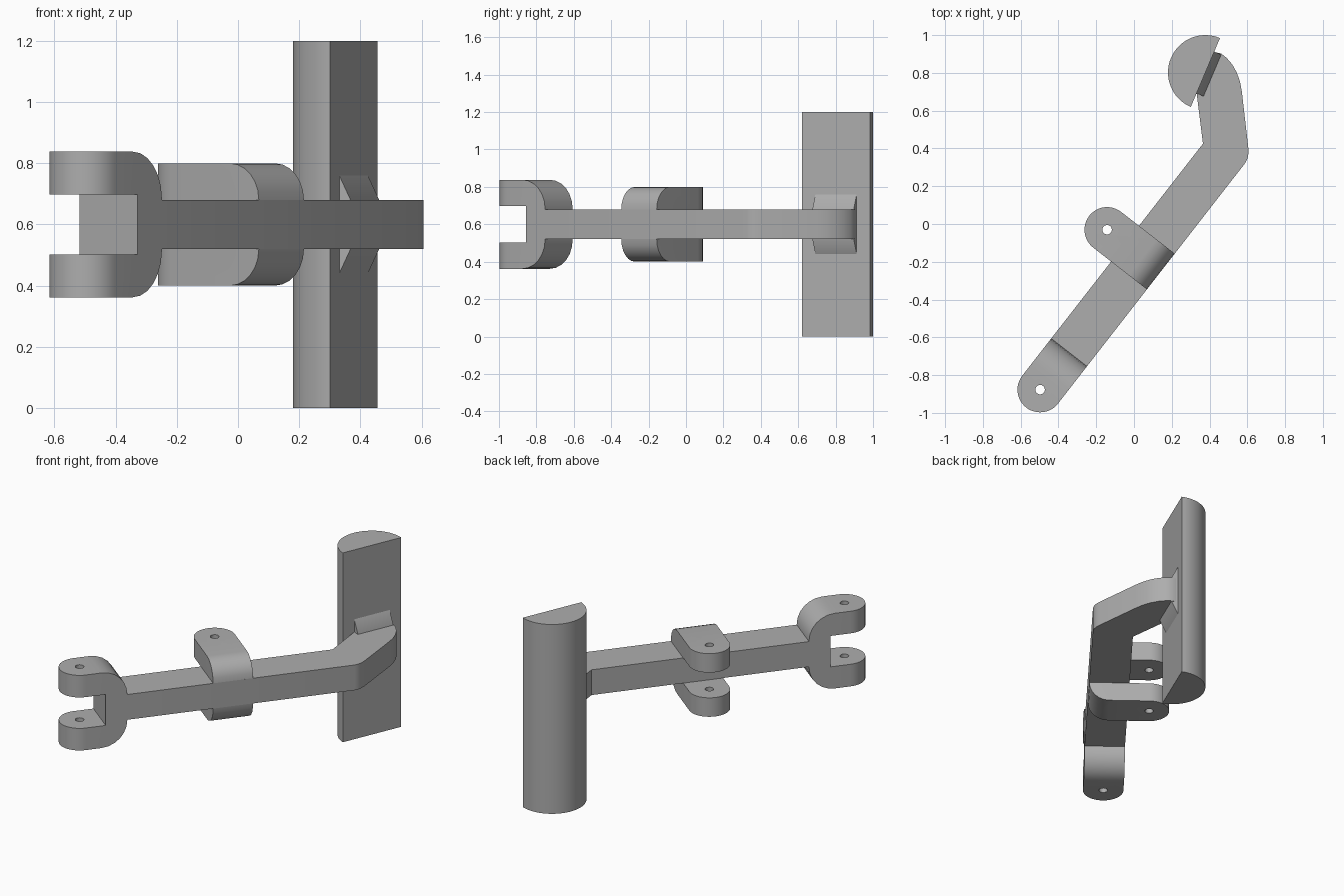
import bpy, bmesh, math
from mathutils import Vector

cube = bpy.data.objects.get("Cube")
if cube:
    bpy.data.objects.remove(cube, do_unlink=True)

grey = bpy.data.materials.new("plain grey")
grey.use_nodes = True
colour = (0.42, 0.42, 0.42, 1)
grey.diffuse_color = colour
grey.node_tree.nodes["Principled BSDF"].inputs["Base Color"].default_value = colour

MID = 0.6                                # height of the arm's centre plane
HALF = 0.08                              # half thickness of the arm
R = 0.12                                 # half width of arm, fork and lug
PIN = Vector((-0.497, -0.877, 0))        # fork pin
U = Vector((0.614, 0.789, 0)).normalized()   # along the arm
V = Vector((-U.y, U.x, 0))               # across the arm
X, Y, Z = Vector((1, 0, 0)), Vector((0, 1, 0)), Vector((0, 0, 1))


def arc(cx, cy, r, a0, a1, n):
    angles = [math.radians(a0 + (a1 - a0) * i / n) for i in range(n + 1)]
    return [(cx + r * math.cos(a), cy + r * math.sin(a)) for a in angles]


def prism(name, outline, origin, a, b, depth):
    """Extrude an outline, drawn on axes a and b at origin, by the vector depth."""
    bm = bmesh.new()
    face = bm.faces.new([bm.verts.new(origin + a * p + b * q) for p, q in outline])
    ext = bmesh.ops.extrude_face_region(bm, geom=[face])
    moved = [g for g in ext["geom"] if isinstance(g, bmesh.types.BMVert)]
    bmesh.ops.translate(bm, verts=moved, vec=depth)
    bmesh.ops.recalc_face_normals(bm, faces=bm.faces)
    mesh = bpy.data.meshes.new(name)
    bm.to_mesh(mesh)
    bm.free()
    mesh.materials.append(grey)
    obj = bpy.data.objects.new(name, mesh)
    bpy.context.collection.objects.link(obj)
    return obj


def cut(obj, tool, operation):
    """Apply a boolean and discard the helper."""
    tool.hide_render = True
    mod = obj.modifiers.new("cut", "BOOLEAN")
    mod.object, mod.operation, mod.solver = tool, operation, "EXACT"
    bpy.context.view_layer.objects.active = obj
    bpy.ops.object.modifier_apply(modifier=mod.name)
    bpy.data.objects.remove(tool, do_unlink=True)


def clevis(name, plan, profile, origin, along, across):
    """Part with a rounded plan, a bent side profile and a pin hole."""
    obj = prism(name, plan, origin, along, across, Z * 1.2)
    side = prism("side_cutter", profile, origin - across * 0.3, along, Z, across * 0.6)
    cut(obj, side, "INTERSECT")
    hole = prism("hole_cutter", arc(0, 0, 0.025, 0, 345, 23), origin - Z * 0.2,
                 along, across, Z * 1.6)
    cut(obj, hole, "DIFFERENCE")
    return obj


# Forked end: C-shaped side profile with rounded outer shoulders
END, SLOT, SHOULDER = 0.25, 0.12, 0.155
upper = ([(SLOT, 0.098), (-0.2, 0.098), (-0.2, 0.238)]
         + arc(END - SHOULDER, 0.238 - SHOULDER, SHOULDER, 90, 0, 6))
fork_profile = upper + [(p, -q) for p, q in reversed(upper)]
fork_plan = arc(0, 0, R, 90, 270, 24) + [(0.4, -R), (0.4, R)]
clevis("fork", fork_plan, [(p, MID + q) for p, q in fork_profile], PIN, U, V)

# Side lug: matching plates above and below the arm, curving into its edge
LUG_U, LUG_V = 0.886, 0.24
lug_pin = PIN + U * LUG_U + V * LUG_V
lug_plan = arc(0, 0, R, 90, 270, 24) + [(LUG_V + R, -R), (LUG_V + R, R)]
lug_profile = ([(-0.3, HALF), (-0.3, 0.2)]
               + arc(LUG_V, HALF, R, 90, 0, 6))
for name, sign in (("upper_lug", 1), ("lower_lug", -1)):
    clevis(name, lug_plan, [(p, MID + sign * q) for p, q in lug_profile],
           lug_pin, -V, U)

# Arm: straight bar with a bend, ending on the grip's flat back
root_left = PIN + U * END + V * R
root_right = PIN + U * END - V * R
arm_plan = [root_left.xy[:], root_right.xy[:],
            (0.59, 0.324), (0.602, 0.35), (0.606, 0.375), (0.605, 0.405),
            (0.571, 0.70), (0.562, 0.75), (0.545, 0.80), (0.52, 0.845),
            (0.49, 0.88), (0.46, 0.903), (0.425, 0.91), (0.332, 0.69),
            (0.365, 0.425)]
prism("arm", arm_plan, Z * (MID - HALF), X, Y, Z * 2 * HALF)

# Grip: half-round upright bar
grip_centre = Vector((0.378, 0.802, 0))
chord = Vector((0.39, 0.92, 0)).normalized()
back = Vector((chord.y, -chord.x, 0))
prism("grip", arc(0, 0, 0.198, 90, 270, 32), grip_centre, back, chord, Z * 1.2)

# Flared collar where the arm meets the grip
collar = [(0, -0.16), (0.04, -HALF), (0.04, HALF), (0, 0.16)]
prism("collar", collar, grip_centre + Z * MID - chord * R, back, Z, chord * 2 * R)

# Smooth the rounded faces and keep the edges crisp
bpy.ops.object.select_all(action="DESELECT")
for obj in bpy.context.scene.objects:
    if obj.type == "MESH" and grey.name in obj.data.materials:
        obj.select_set(True)
        bpy.context.view_layer.objects.active = obj
bpy.ops.object.shade_smooth_by_angle(angle=math.radians(30))
